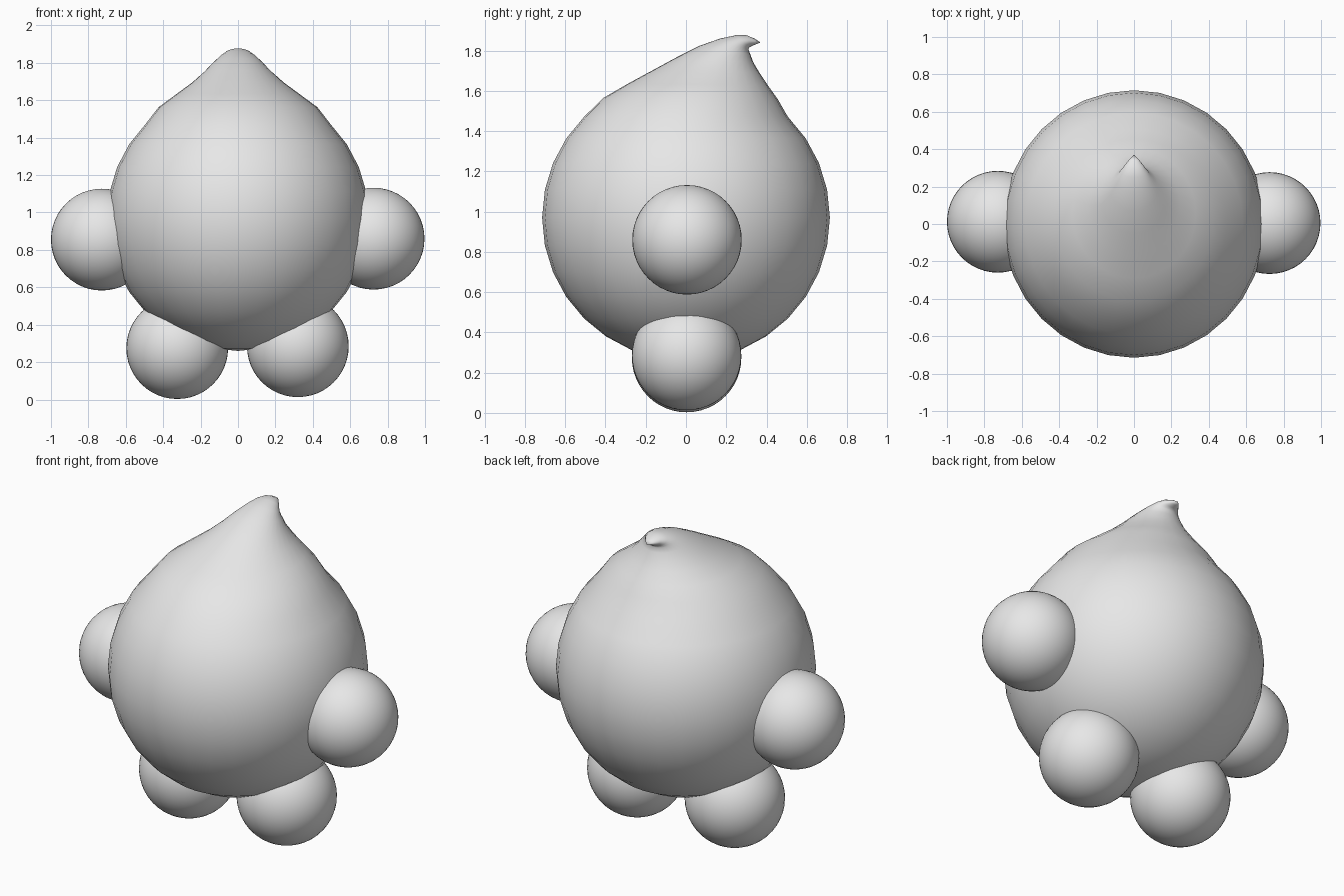
import bpy, bmesh, math

if "Cube" in bpy.data.objects:
    bpy.data.objects.remove(bpy.data.objects["Cube"])

mat = bpy.data.materials.new("light grey")
mat.diffuse_color = (0.8, 0.8, 0.8, 1)
mat.use_nodes = True
mat.node_tree.nodes["Principled BSDF"].inputs["Base Color"].default_value = mat.diffuse_color

SEG = 32
CZ, RX, RY = 0.97, 0.70, 0.715


def finish(obj):
    obj.data.materials.append(mat)
    for p in obj.data.polygons:
        p.use_smooth = True


# Body: tilted elliptical rings as (front y, front z, back y, back z, half width)
rings = []
for i in range(-7, 5):
    a = math.radians(11.25 * i)
    y, z = RY * math.cos(a), CZ + 0.71 * math.sin(a)
    rings.append((-y, z, y, z, RX * math.cos(a)))
# Swept-back peak ending in a small hook
rings += [
    (-0.41, 1.565, 0.455, 1.56, 0.425),
    (-0.29, 1.635, 0.405, 1.63, 0.33),
    (-0.17, 1.70, 0.365, 1.69, 0.245),
    (-0.05, 1.765, 0.335, 1.74, 0.18),
    (0.07, 1.825, 0.32, 1.78, 0.13),
    (0.17, 1.86, 0.31, 1.805, 0.095),
    (0.25, 1.877, 0.315, 1.817, 0.07),
    (0.30, 1.877, 0.325, 1.822, 0.05),
    (0.34, 1.86, 0.345, 1.83, 0.028),
]
bm = bmesh.new()
loops = []
for fy, fz, by, bz, w in rings:
    loop = []
    for k in range(SEG):
        a = 2 * math.pi * k / SEG
        t = (1 + math.sin(a)) / 2
        loop.append(bm.verts.new((w * math.cos(a), fy + (by - fy) * t, fz + (bz - fz) * t)))
    loops.append(loop)
bottom = bm.verts.new((0, 0, CZ - 0.71))
tip = bm.verts.new((0, 0.37, 1.84))
for k in range(SEG):
    n = (k + 1) % SEG
    for lo, hi in zip(loops, loops[1:]):
        bm.faces.new((lo[k], lo[n], hi[n], hi[k]))
    bm.faces.new((bottom, loops[0][n], loops[0][k]))
    bm.faces.new((tip, loops[-1][k], loops[-1][n]))
bmesh.ops.recalc_face_normals(bm, faces=bm.faces)
mesh = bpy.data.meshes.new("body")
bm.to_mesh(mesh)
bm.free()
body = bpy.data.objects.new("body", mesh)
bpy.context.collection.objects.link(body)
finish(body)

# Ball-shaped arms and feet
for name, loc in (
    ("left_arm", (-0.728, 0.012, 0.855)),
    ("right_arm", (0.725, 0.005, 0.86)),
    ("left_foot", (-0.325, 0.003, 0.275)),
    ("right_foot", (0.32, 0.003, 0.285)),
):
    bpy.ops.mesh.primitive_uv_sphere_add(segments=48, ring_count=24, radius=0.272, location=loc)
    ball = bpy.context.object
    ball.name = name
    finish(ball)
